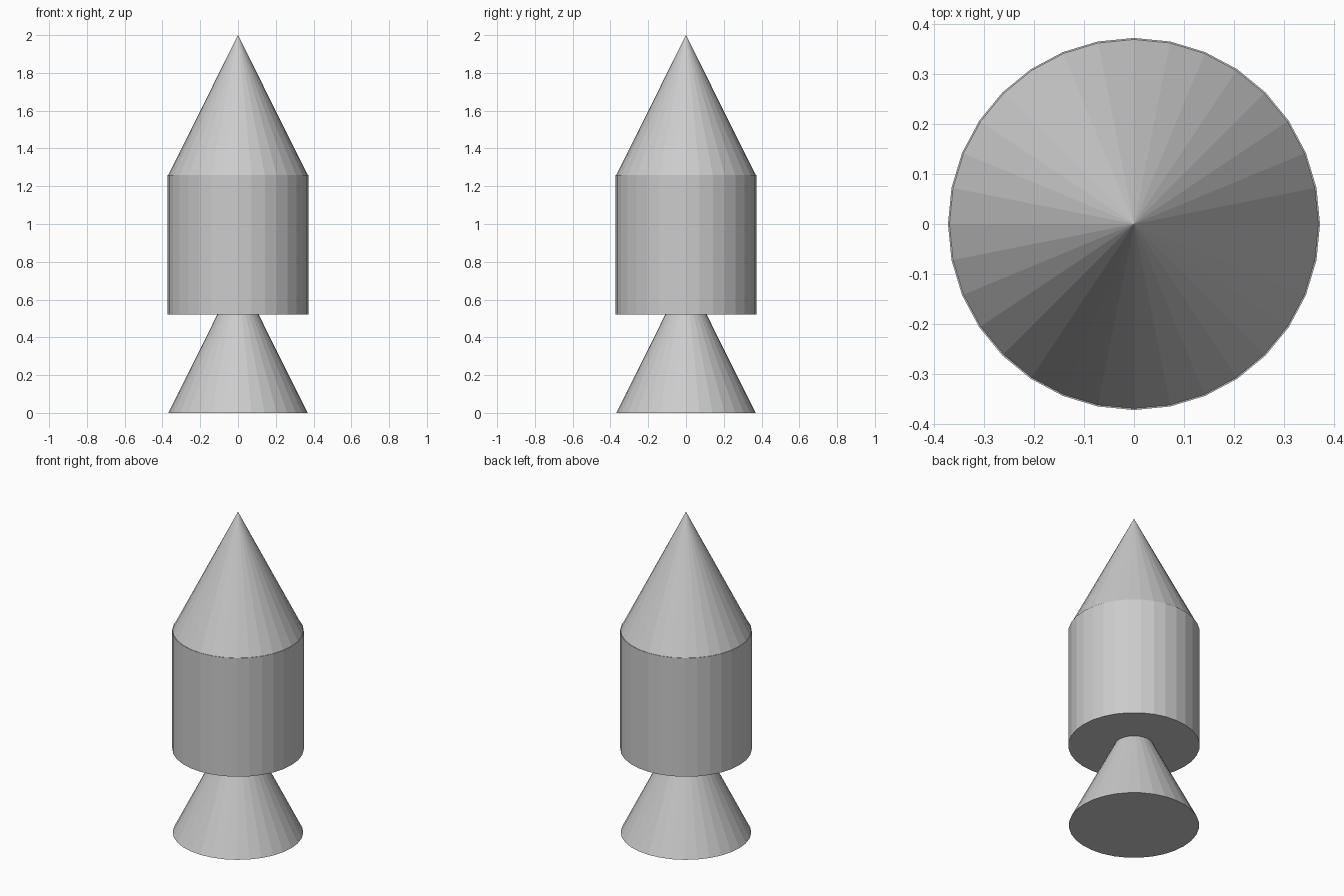
import bpy

if "Cube" in bpy.data.objects:
    bpy.data.objects.remove(bpy.data.objects["Cube"])

SIDES = 32
CONE_R, BODY_R = 0.369, 0.372
PART_H = 0.74


def add_cone(name, base_z):
    bpy.ops.mesh.primitive_cone_add(vertices=SIDES, radius1=CONE_R, radius2=0, depth=PART_H,
                                    location=(0, 0, base_z + PART_H / 2))
    bpy.context.object.name = name


# Exhaust nozzle, its tip buried in the body
add_cone("nozzle", 0)

# Cylindrical body
bpy.ops.mesh.primitive_cylinder_add(vertices=SIDES, radius=BODY_R, depth=PART_H,
                                    location=(0, 0, 0.52 + PART_H / 2))
bpy.context.object.name = "body"

# Pointed nose
add_cone("nose_cone", 2 - PART_H)
